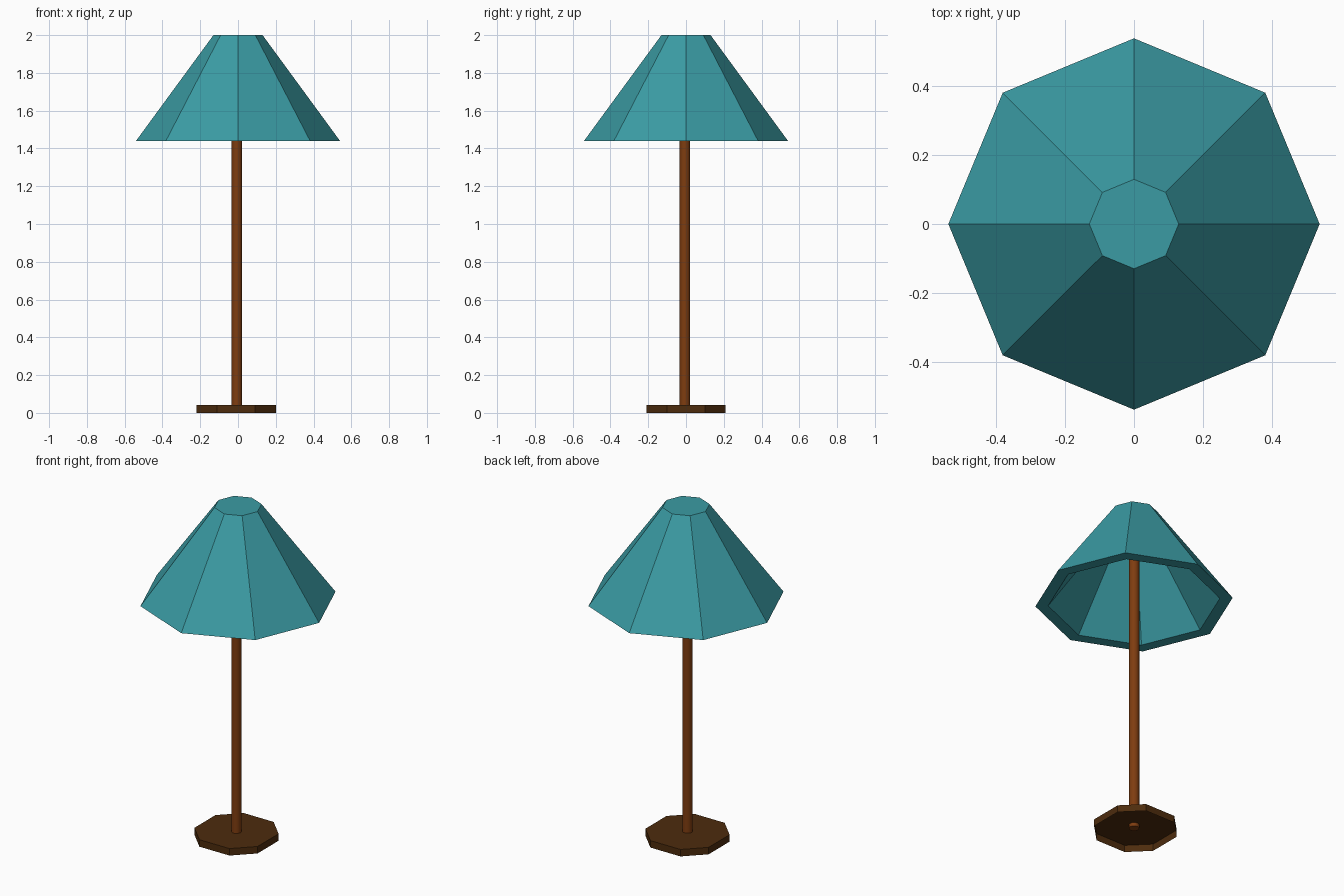
import bpy, bmesh, math

if "Cube" in bpy.data.objects:
    bpy.data.objects.remove(bpy.data.objects["Cube"])


def material(name, rgb):
    m = bpy.data.materials.new(name)
    m.diffuse_color = (*rgb, 1)
    m.use_nodes = True
    m.node_tree.nodes["Principled BSDF"].inputs["Base Color"].default_value = m.diffuse_color
    return m


def loft(name, rings, mat, cap_start=True, cap_end=True):
    """Bridge a list of equal-length point rings into one object."""
    bm = bmesh.new()
    loops = [[bm.verts.new(p) for p in ring] for ring in rings]
    n = len(loops[0])
    for a, b in zip(loops, loops[1:]):
        for i in range(n):
            j = (i + 1) % n
            bm.faces.new((a[i], a[j], b[j], b[i]))
    if cap_start:
        bm.faces.new(loops[0][::-1])
    if cap_end:
        bm.faces.new(loops[-1])
    me = bpy.data.meshes.new(name)
    bm.to_mesh(me)
    bm.free()
    me.materials.append(mat)
    ob = bpy.data.objects.new(name, me)
    bpy.context.collection.objects.link(ob)
    return ob


def circle(r, z, n, x=0, y=0):
    return [(x + r * math.cos(i * math.tau / n), y + r * math.sin(i * math.tau / n), z)
            for i in range(n)]


teal = material("teal shade", (0.043, 0.33, 0.37))
wood = material("warm wood", (0.21, 0.046, 0.005))
dark_wood = material("dark wood", (0.075, 0.025, 0.004))

# Shade: thick eight-sided shell, from inner ceiling down, round the rim, up to the top cap
loft("lamp_shade", [circle(0.09, 1.95, 8), circle(0.47, 1.44, 8),
                    circle(0.54, 1.44, 8), circle(0.13, 2.0, 8)], teal)

# Pole: slim round post ending just inside the hollow base
pole = loft("pole", [circle(0.028, 0.02, 16, -0.006, -0.006),
                     circle(0.028, 1.96, 16, -0.006, -0.006)], wood)
bpy.context.view_layer.objects.active = pole
pole.select_set(True)
bpy.ops.object.shade_smooth_by_angle(angle=math.radians(40))

# Base: square plate with cut corners, open underneath
a, b = 0.21, 0.10
outline = [(a, -b), (a, b), (b, a), (-b, a), (-a, b), (-a, -b), (-b, -a), (b, -a)]
loft("base", [[(x - 0.01, y, z) for x, y in outline] for z in (0, 0.042)],
     dark_wood, cap_start=False)
